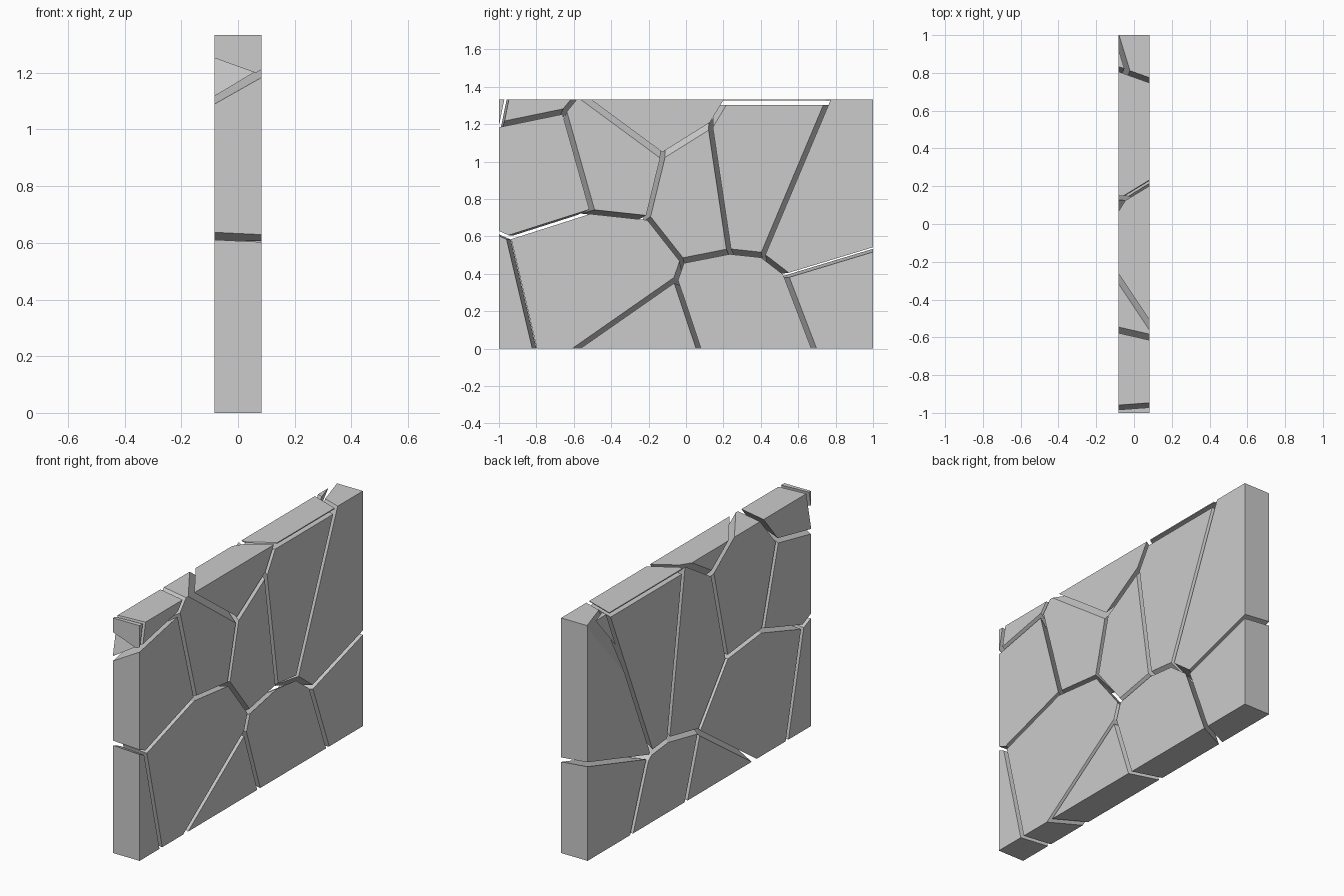
import bpy, bmesh
from mathutils import Vector

if "Cube" in bpy.data.objects:
    bpy.data.objects.remove(bpy.data.objects["Cube"])

# Slab: a thin upright panel fractured into shards by tilted planes
T, H, HALF_GAP = 0.083, 1.333, 0.012

# Crack joints: (y, z) on the +x face, then (y, z) on the -x face
J = {
    'a': (-.95, .60, -.925, .585), 'b': (-.50, .73, -.57, .712),
    'c': (-.20, .70, -.25, .675),  'd': (-.02, .47, .003, .356),
    'e': (-.055, .37, .0, .345),   'f': (.23, .52, .277, .41),
    'g': (.415, .50, .42, .395),   'h': (.54, .39, .455, .382),
    'i': (-.65, 1.27, -.70, 1.165), 'k': (-.125, 1.035, -.115, 1.20),
    'l': (.13, 1.19, .135, 1.36),  'm': (.75, 1.32, .82, 1.32),
    'n': (.22, 1.333, .22, 1.505), 'o': (-.985, 1.20, -1.02, 1.10),
    'p': (-.81, 0, -.786, 0),      'q': (-.59, 0, -.49, 0),
    'r': (.065, 0, .12, 0),        's': (.68, 0, .61, 0),
    't': (1, .53, 1, .546),        'u': (-1, .61, -1, .63),
    'v': (-.60, 1.333, -.56, 1.333), 'w': (-.545, 1.333, -.28, 1.333),
    'x': (.2, 1.315, .2, 1.315),   'y': (.8, 1.315, .8, 1.315),
    'z': (-.96, 1.333, -.97, 1.333),
    'P': (.14, 1.0, .68, 1.0),     'R': (.43, 1.333, .97, 1.333),
}

# Shards: bounding cracks (joint pairs) and a point inside
SHARDS = {
    'lower_left_shard':    ('pa au', (0, -.97, .25)),
    'lower_broad_shard':   ('pa ab bc cd ed qe', (0, -.45, .4)),
    'lower_wedge_shard':   ('qe re', (0, -.2, .08)),
    'lower_middle_shard':  ('re ed df fg gh sh', (0, .3, .2)),
    'lower_right_shard':   ('sh ht', (0, .85, .2)),
    'left_shard':          ('au ab ib io', (0, -.8, .9)),
    'upper_left_shard':    ('ib bc ck kw iv', (0, -.4, 1.0)),
    'centre_shard':        ('ck cd df fl kl xy', (0, .05, .8)),
    'upper_right_shard':   ('fl fg gm ln xy', (0, .35, .9)),
    'right_shard':         ('gh ht gm PR', (0, .8, .8)),
    'top_wedge_shard':     ('kw kl ln', (0, -.1, 1.28)),
    'top_left_shard':      ('io iv oz', (0, -.8, 1.3)),
    'corner_chip':         ('io oz', (0, -.995, 1.32)),
    'top_sliver':          ('xy gm ln fl', (0, .5, 1.33)),
    'rear_chip':           ('gm PR', (-.075, .83, 1.29)),
}
# the centre shard runs out under the top wedge, so it is not split by the sliver
SHARDS['centre_shard'] = ('ck cd df fl kl', (0, .05, .8))


def crack_plane(pair):
    """Mean plane through a crack's front and rear lines."""
    (f0, r0), (f1, r1) = [(Vector((T, *J[k][:2])), Vector((-T, *J[k][2:]))) for k in pair]
    along = f1 + r1 - f0 - r0
    across = f0 + f1 - r0 - r1
    return (f0 + f1 + r0 + r1) / 4, along.cross(across).normalized()


def make_shard(name, cracks, inside):
    bm = bmesh.new()
    bmesh.ops.create_cube(bm, size=1)
    for v in bm.verts:
        v.co = Vector((v.co.x * 2 * T, v.co.y * 2, (v.co.z + .5) * H))
    for pair in cracks.split():
        co, no = crack_plane(pair)
        if (Vector(inside) - co).dot(no) > 0:
            no = -no
        bmesh.ops.bisect_plane(bm, geom=bm.verts[:] + bm.edges[:] + bm.faces[:],
                               dist=1e-6, plane_co=co - no * HALF_GAP, plane_no=no,
                               clear_outer=True)
        rim = [e for e in bm.edges if e.is_boundary]
        if rim:
            bmesh.ops.holes_fill(bm, edges=rim, sides=0)
    bmesh.ops.recalc_face_normals(bm, faces=bm.faces[:])
    me = bpy.data.meshes.new(name)
    bm.to_mesh(me)
    bm.free()
    bpy.context.collection.objects.link(bpy.data.objects.new(name, me))


for name, (cracks, inside) in SHARDS.items():
    make_shard(name, cracks, inside)
